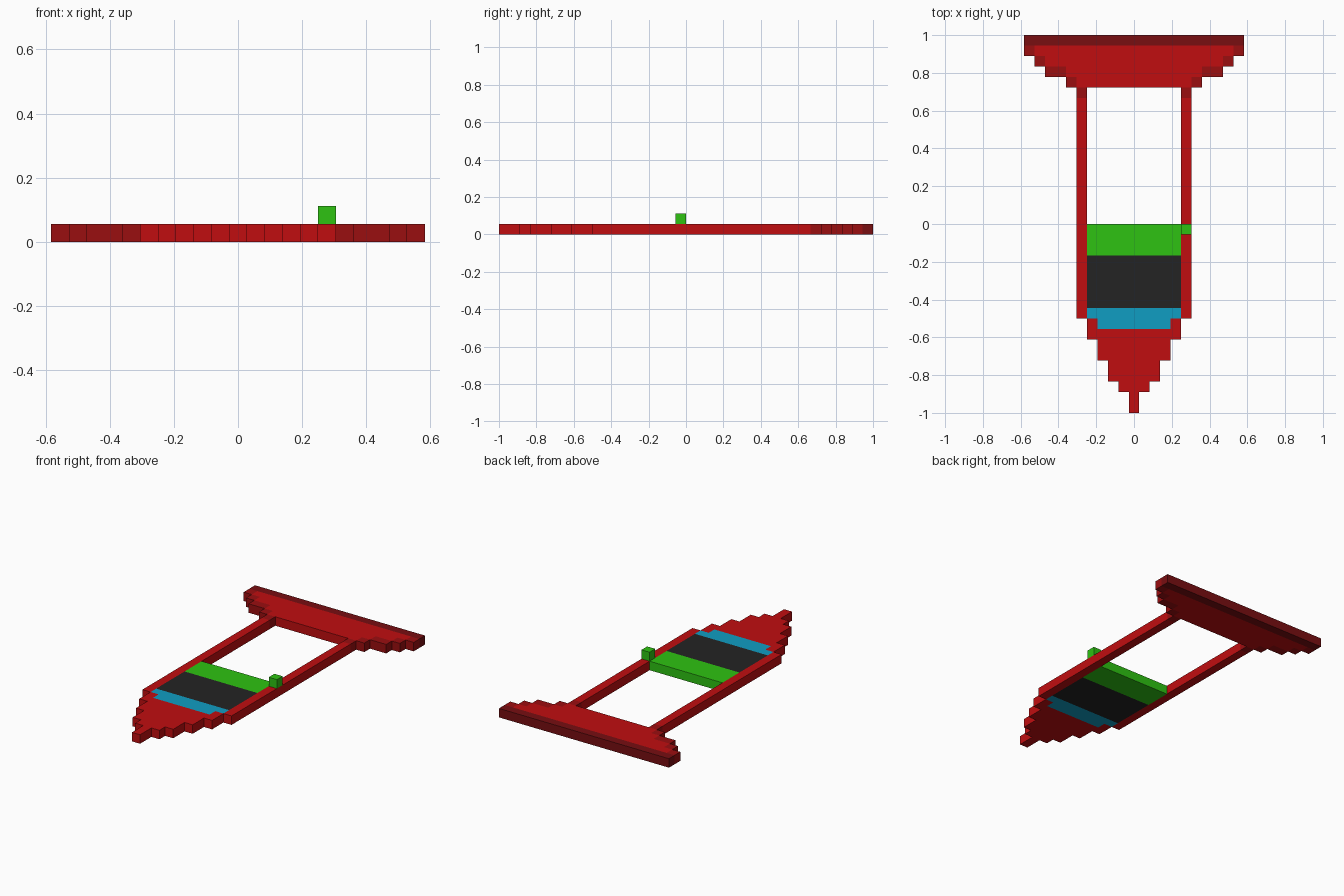
import bpy
import bmesh

if "Cube" in bpy.data.objects:
    bpy.data.objects.remove(bpy.data.objects["Cube"], do_unlink=True)

U = 2 / 36  # one block


def linear(c):
    c /= 255
    return c / 12.92 if c <= 0.04045 else ((c + 0.055) / 1.055) ** 2.4


def material(name, r, g, b):
    mat = bpy.data.materials.new(name)
    col = (linear(r), linear(g), linear(b), 1)
    mat.diffuse_color = col
    mat.use_nodes = True
    node = next(n for n in mat.node_tree.nodes if n.type == 'BSDF_PRINCIPLED')
    node.inputs["Base Color"].default_value = col
    return mat


red = material("red", 192, 13, 16)
dark_red = material("dark red", 154, 14, 16)
maroon = material("maroon", 120, 14, 17)
green = material("green", 46, 194, 18)
charcoal = material("charcoal", 35, 35, 35)
blue = material("blue", 16, 157, 194)


def prisms(name, outlines, mat, level=0, mirror=False):
    """Extrude outlines of (x, row) points, rows counted in blocks from the back."""
    bm = bmesh.new()
    for outline in outlines:
        verts = [bm.verts.new((x * U, 1 - row * U, level * U)) for x, row in outline]
        face = bm.faces.new(verts)
        top = bmesh.ops.extrude_face_region(bm, geom=[face])["geom"]
        moved = [g for g in top if isinstance(g, bmesh.types.BMVert)]
        bmesh.ops.translate(bm, verts=moved, vec=(0, 0, U))
    bmesh.ops.recalc_face_normals(bm, faces=bm.faces)
    mesh = bpy.data.meshes.new(name)
    bm.to_mesh(mesh)
    bm.free()
    mesh.materials.append(mat)
    obj = bpy.data.objects.new(name, mesh)
    bpy.context.collection.objects.link(obj)
    if mirror:
        obj.modifiers.new("Mirror", 'MIRROR').use_mirror_merge = False
    return obj


def rect(x0, x1, r0, r1):
    return [(x0, r0), (x1, r0), (x1, r1), (x0, r1)]


def both_sides(half):
    return half + [(-x, r) for x, r in reversed(half)]


def steps(tiers):
    """Half outline of stepped tiers given as (half width, first row, last row)."""
    return [p for w, r0, r1 in tiers for p in ((w, r0), (w, r1))]


# Rear wing: trailing edge, stepped panel and its darker stepped trim
prisms("wing_trailing_edge", [rect(-10.5, 10.5, 0, 1)], maroon)
prisms("wing_panel", [both_sides(steps(
    [(9.5, 1, 2), (8.5, 2, 3), (6.5, 3, 4), (5.5, 4, 5)]))], red)
prisms("wing_trim", [rect(9.5, 10.5, 1, 2), rect(8.5, 9.5, 2, 3),
                     rect(6.5, 8.5, 3, 4), rect(5.5, 6.5, 4, 5),
                     rect(4.5, 5.5, 5, 6)], dark_red, mirror=True)

# Side rails
prisms("side_rail", [rect(4.5, 5.5, 6, 27)], red, mirror=True)

# Deck bands between the rails
prisms("green_deck", [rect(-4.5, 4.5, 18, 21)], green)
prisms("charcoal_deck", [rect(-4.5, 4.5, 21, 26)], charcoal)
prisms("blue_deck", [both_sides(steps([(4.5, 26, 27), (3.5, 27, 28)]))], blue)

# Stepped nose, with a notch that takes the blue band
prisms("nose", [both_sides([(3.5, 28)] + steps(
    [(3.5, 27, 27), (4.5, 27, 29), (3.5, 29, 31), (2.5, 31, 33),
     (1.5, 33, 34), (0.5, 34, 36)])[1:])], red)

# Small block standing on the left rail
prisms("rail_block", [rect(4.5, 5.5, 18, 19)], green, level=1)
